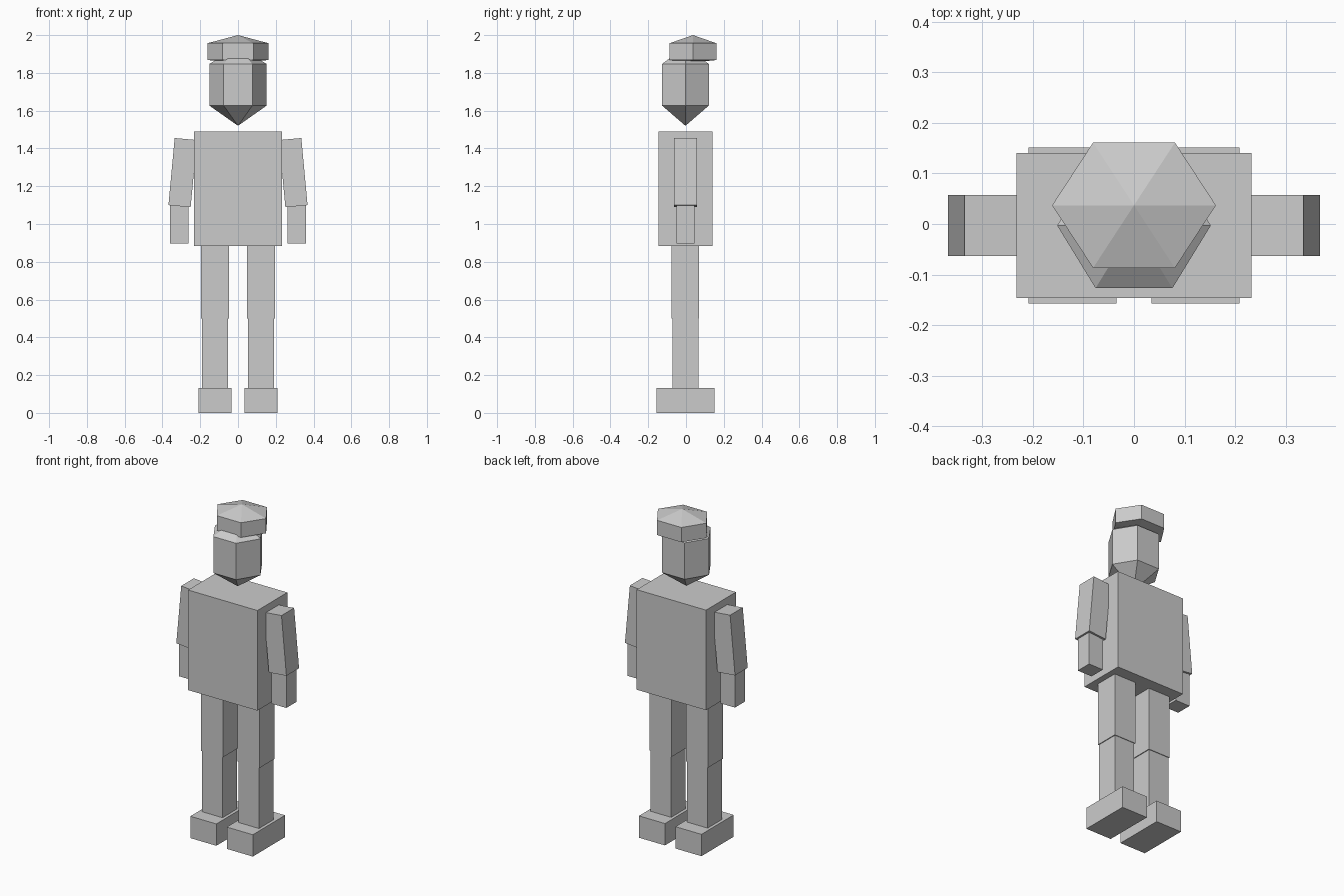
import bpy
import bmesh
from math import cos, sin, pi, radians
from mathutils import Vector

cube = bpy.data.objects.get("Cube")
if cube:
    bpy.data.objects.remove(cube, do_unlink=True)

grey = bpy.data.materials.new("plain_grey")
grey.use_nodes = True
grey.diffuse_color = (0.6, 0.6, 0.6, 1)
grey.node_tree.nodes["Principled BSDF"].inputs["Base Color"].default_value = (0.6, 0.6, 0.6, 1)

MID_Y = -0.003


def add_object(name, bm):
    bmesh.ops.recalc_face_normals(bm, faces=bm.faces)
    mesh = bpy.data.meshes.new(name)
    bm.to_mesh(mesh)
    bm.free()
    mesh.materials.append(grey)
    obj = bpy.data.objects.new(name, mesh)
    bpy.context.collection.objects.link(obj)
    return obj


def box(name, centre, size, tilt=0):
    bm = bmesh.new()
    bmesh.ops.create_cube(bm, size=1)
    bmesh.ops.scale(bm, vec=size, verts=bm.verts)
    obj = add_object(name, bm)
    obj.location = centre
    obj.rotation_euler.y = radians(tilt)


def hex_prism(name, y, rx, ry, bottom_tip, bottom, top, top_tip):
    """Six-sided prism with a pyramid on each end."""
    bm = bmesh.new()
    rings = []
    for z in (bottom, top):
        rings.append([bm.verts.new((rx * cos(i * pi / 3), y + ry * sin(i * pi / 3) / sin(pi / 3), z))
                      for i in range(6)])
    low, high = rings
    tips = [bm.verts.new((0, y, z)) for z in (bottom_tip, top_tip)]
    for i in range(6):
        j = (i + 1) % 6
        bm.faces.new((low[i], low[j], high[j], high[i]))
        bm.faces.new((low[j], low[i], tips[0]))
        bm.faces.new((high[i], high[j], tips[1]))
    add_object(name, bm)


# Torso, head and cap
box("torso", (0, MID_Y, 1.187), (0.464, 0.286, 0.605))
hex_prism("head", MID_Y, 0.152, 0.124, 1.52, 1.627, 1.847, 1.94)
hex_prism("cap", 0.037, 0.162, 0.124, 1.855, 1.868, 1.957, 2.0)

# Limbs
for side, s in (("left", 1), ("right", -1)):
    box(side + "_upper_arm", (s * 0.293, MID_Y, 1.272), (0.118, 0.121, 0.357), -s * 5.3)
    box(side + "_lower_arm", (s * 0.31, MID_Y, 0.998), (0.098, 0.096, 0.2))
    box(side + "_upper_leg", (s * 0.122, MID_Y, 0.695), (0.147, 0.145, 0.39))
    box(side + "_lower_leg", (s * 0.122, MID_Y, 0.315), (0.137, 0.137, 0.37))
    box(side + "_foot", (s * 0.122, MID_Y, 0.066), (0.174, 0.308, 0.132))
